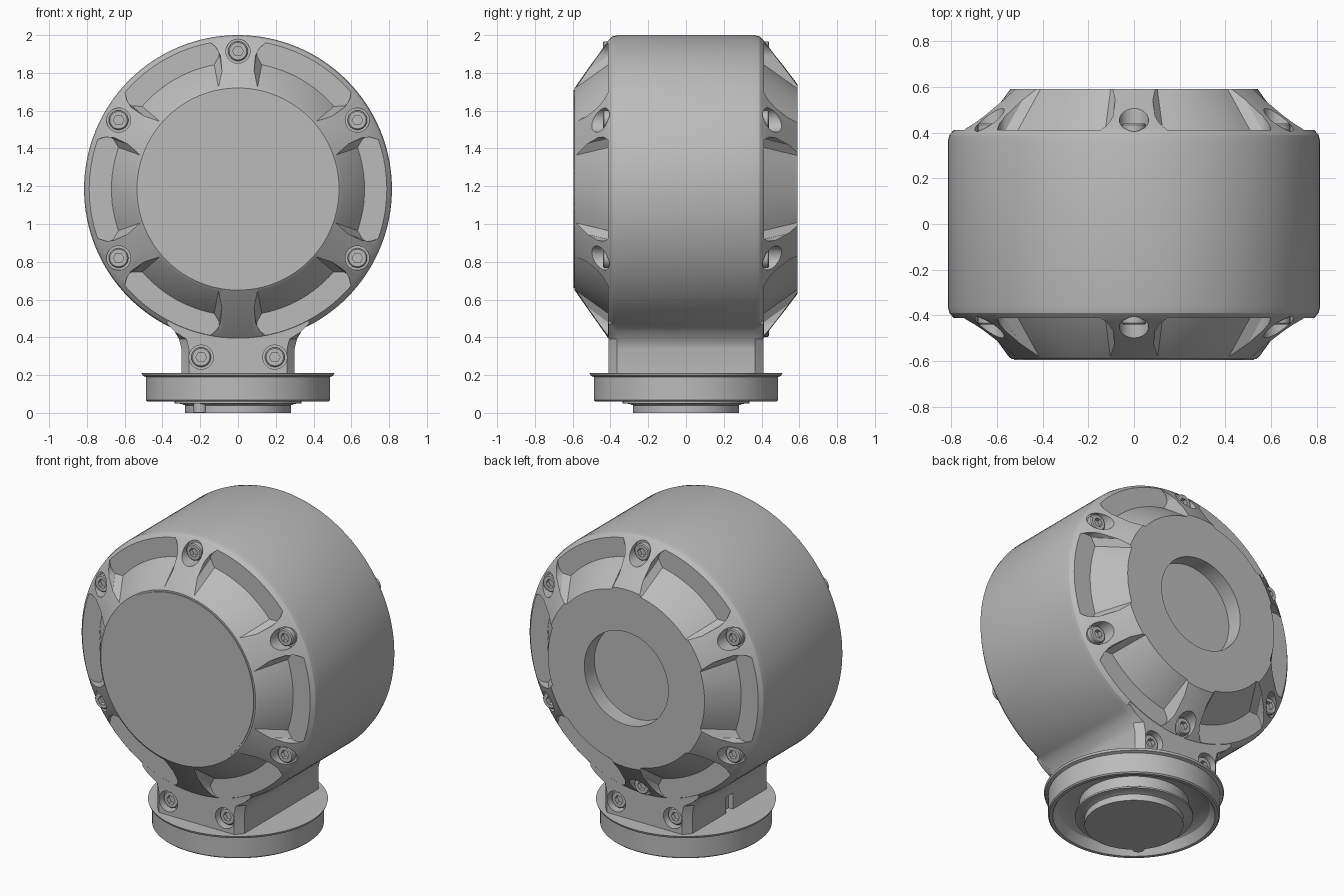
import bpy
import bmesh
from math import sin, cos, pi, radians, hypot
from mathutils import Vector, Matrix

if "Cube" in bpy.data.objects:
    bpy.data.objects.remove(bpy.data.objects["Cube"], do_unlink=True)

CENTRE = 1.185      # height of the drum axis
BOLT_R = 0.73       # bolt circle radius

metal = bpy.data.materials.new("plain grey metal")
metal.use_nodes = True
GREY = (0.5, 0.5, 0.5, 1)
metal.diffuse_color = GREY
metal.node_tree.nodes["Principled BSDF"].inputs["Base Color"].default_value = GREY


def loft(bm, rings):
    """Skin a stack of equal rings and cap both ends."""
    rows = [[bm.verts.new(p) for p in ring] for ring in rings]
    n = len(rows[0])
    faces = [bm.faces.new(rows[0]), bm.faces.new(rows[-1])]
    for a, b in zip(rows, rows[1:]):
        for i in range(n):
            j = (i + 1) % n
            faces.append(bm.faces.new((a[i], a[j], b[j], b[i])))
    bmesh.ops.recalc_face_normals(bm, faces=faces)


def lathe(bm, profile, axis, seg, origin=(0, 0, 0)):
    """Turn (radius, height) points about the y or z axis."""
    rings = []
    for r, h in profile:
        ring = []
        for i in range(seg):
            a = 2 * pi * i / seg
            u, v = r * cos(a), r * sin(a)
            p = Vector((u, h, v)) if axis == "y" else Vector((u, v, h))
            ring.append(p + Vector(origin))
        rings.append(ring)
    loft(bm, rings)


def finish(name, bm):
    mesh = bpy.data.meshes.new(name)
    bm.to_mesh(mesh)
    bm.free()
    obj = bpy.data.objects.new(name, mesh)
    bpy.context.collection.objects.link(obj)
    mesh.materials.append(metal)
    return obj


def activate(obj):
    bpy.ops.object.select_all(action="DESELECT")
    obj.select_set(True)
    bpy.context.view_layer.objects.active = obj


def smooth(obj):
    activate(obj)
    bpy.ops.object.shade_smooth_by_angle(angle=radians(28))


def boolean(obj, tool, operation):
    mod = obj.modifiers.new(operation.lower(), "BOOLEAN")
    mod.operation, mod.solver, mod.object = operation, "EXACT", tool
    activate(obj)
    bpy.ops.object.modifier_apply(modifier=mod.name)
    bpy.data.objects.remove(tool, do_unlink=True)


# Drum housing: bevelled cylinder with a round recess in the back
bm = bmesh.new()
lathe(bm, [(0.535, -0.59), (0.785, -0.415), (0.808, -0.39), (0.815, -0.36),
           (0.815, 0.36), (0.808, 0.39), (0.785, 0.415), (0.555, 0.59),
           (0.29, 0.59), (0.29, 0.49)], "y", 128, (0, 0, CENTRE))
housing = finish("drum_housing", bm)

# Neck: flared block with chamfered corners
bm = bmesh.new()
half = [(0.30, 0.2), (0.30, 0.34), (0.312, 0.39), (0.335, 0.43), (0.375, 0.47), (0.375, 0.6)]
rings = []
for y, inset in ((-0.41, 0.04), (-0.365, 0), (0.365, 0), (0.41, 0.04)):
    side = [(x - inset * (z < 0.42), z) for x, z in half]
    outline = side + [(-x, z) for x, z in reversed(side)]
    rings.append([(x, y, z) for x, z in outline])
loft(bm, rings)
neck = finish("neck", bm)
boolean(housing, neck, "UNION")


def pocket_outline(inner, tip, rim, gap, rim_gap):
    """Plan of a pocket between two ribs, as (along, across) points."""
    def edge(r, g):
        a = radians(30)
        return (r * cos(a) + g * sin(a), r * sin(a) - g * cos(a))
    corner = edge(inner + 0.035, gap)
    start = edge(inner + 0.01, gap + 0.03)
    limit = Vector(start).angle_signed(Vector((1, 0)))
    arc = []
    for i in range(13):
        a = limit * (i / 6 - 1)
        arc.append((inner * cos(a), inner * sin(a)))
    mid = edge(tip, gap)
    blend = edge(tip + 0.03, gap + 0.015)
    outer = edge(rim, rim_gap)
    up = [corner, mid, blend, outer]
    down = [(x, -y) for x, y in reversed(up)]
    if arc[0][1] > 0:
        arc.reverse()
    return arc + up + down


# Cutters for pockets, bolt wells and the side notch
bm = bmesh.new()
levels = [(0.62, pocket_outline(0.52, 0.665, 0.86, 0.072, 0.23)),
          (0.412, pocket_outline(0.67, 0.72, 0.86, 0.10, 0.25))]
bolts = []
for s in (-1, 1):
    for k in range(6):
        turn = Matrix.Rotation(radians(60 * k), 4, "Y")
        rings = []
        for y, outline in levels:
            rings.append([turn @ Vector((u, s * y, v)) + Vector((0, 0, CENTRE)) for u, v in outline])
        loft(bm, rings)
        a = radians(60 * k + 30)
        if s == 1 or k != 4:
            bolts.append((BOLT_R * cos(a), s, CENTRE + BOLT_R * sin(a), 0.405, 0.44))
    for x in (-0.195, 0.195):
        bolts.append((x, s, 0.295, 0.35, 0.385))
for x, s, z, floor, top in bolts:
    lathe(bm, [(0.064, s * floor), (0.064, s * 0.65 if z > 0.4 else s * 0.5)], "y", 32, (x, 0, z))
bmesh.ops.create_cube(bm, size=1, matrix=Matrix.Translation((-0.3, 0, 0.24))
                      @ Matrix.Diagonal((0.06, 0.07, 0.14, 1)))
cutter = finish("pocket_cutter", bm)
cutter.hide_render = True
boolean(housing, cutter, "DIFFERENCE")
smooth(housing)

# Socket head bolts with hexagonal recesses
for n, (x, s, z, floor, top) in enumerate(bolts):
    bm = bmesh.new()
    rings = []
    for r, h, hexed in ((0.052, floor - 0.01, 0), (0.052, top - 0.006, 0), (0.046, top, 0),
                        (0.028, top, 1), (0.028, top - 0.025, 1)):
        ring = []
        for i in range(24):
            a = 2 * pi * i / 24
            q = r * cos(pi / 6) / cos(a % (pi / 3) - pi / 6) if hexed else r
            ring.append((x + q * cos(a), s * h, z + q * sin(a)))
        rings.append(ring)
    loft(bm, rings)
    smooth(finish("bolt_%02d" % (n + 1), bm))

# Front cover disc
bm = bmesh.new()
lathe(bm, [(0.525, -0.585), (0.525, -0.595)], "y", 96, (0, 0, CENTRE))
smooth(finish("front_cover", bm))

# Mounting flange: lipped cup with a stepped plug inside
bm = bmesh.new()
lathe(bm, [(0.28, 0), (0.28, 0.04), (0.30, 0.048), (0.335, 0.05), (0.335, 0.06),
           (0.31, 0.075), (0.31, 0.14), (0.38, 0.135), (0.43, 0.11), (0.46, 0.06),
           (0.48, 0.06), (0.487, 0.067), (0.487, 0.19), (0.505, 0.197),
           (0.51, 0.21), (0.485, 0.21)], "z", 96)
smooth(finish("mounting_flange", bm))

# Locating key on the plug
bm = bmesh.new()
lathe(bm, [(0.035, 0.003), (0.035, 0.055)], "z", 20, (-0.2, -0.2, 0))
smooth(finish("locating_key", bm))
